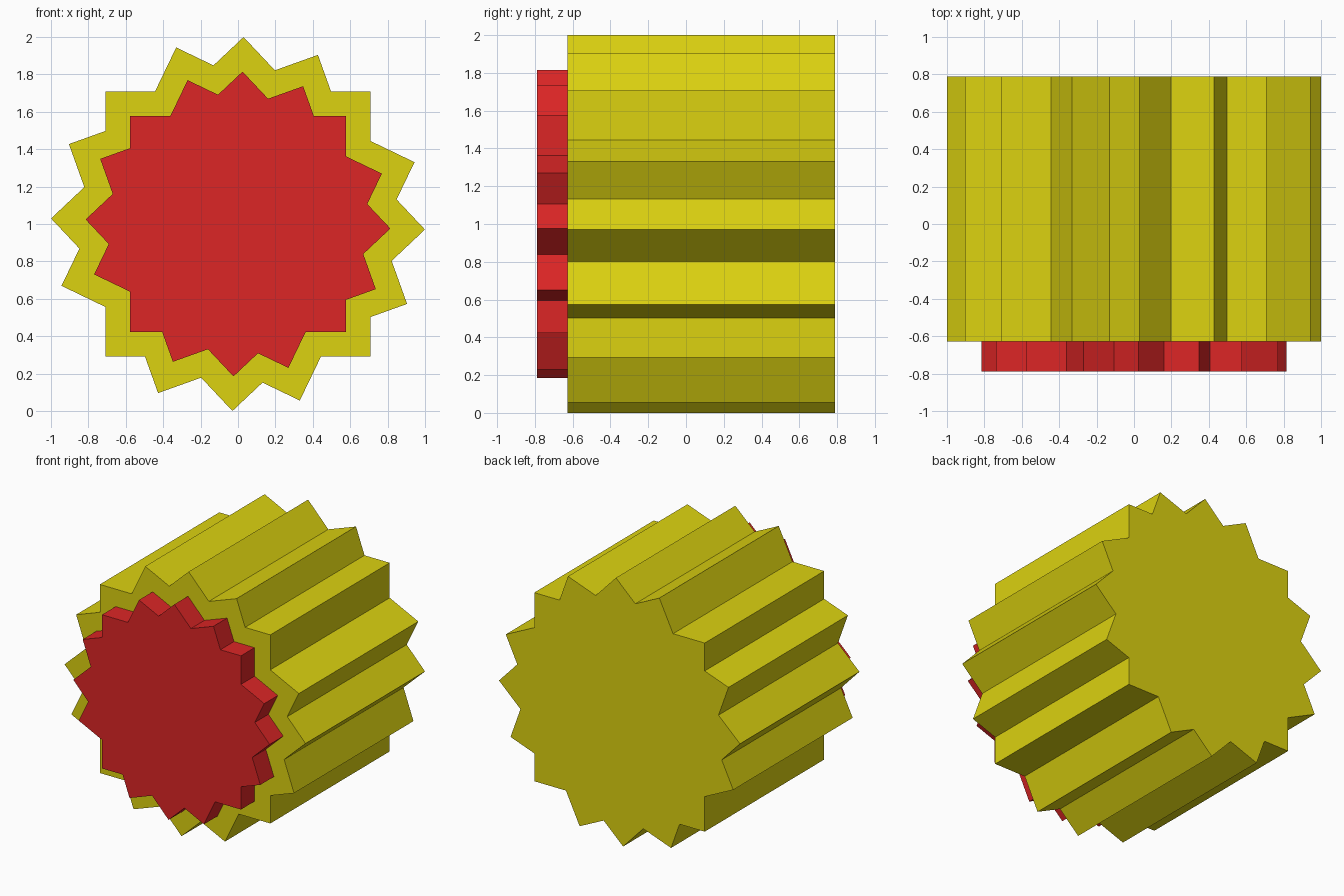
import bpy
import bmesh
from math import radians, cos, sin, sqrt

cube = bpy.data.objects.get("Cube")
if cube:
    bpy.data.objects.remove(cube, do_unlink=True)


def make_material(name, color):
    mat = bpy.data.materials.new(name)
    mat.use_nodes = True
    mat.diffuse_color = color
    mat.node_tree.nodes["Principled BSDF"].inputs["Base Color"].default_value = color
    return mat


# Corner directions of four squares turned about one axis, in degrees
TURNS = (-25.3, -1.7, 19.3, 45)
CENTER_Z = 1.0


def star_outline(radius):
    """Outer outline of the four overlapping squares: 16 tips, 16 valleys."""
    tips = [t + 90 * q for q in range(4) for t in TURNS]
    points = []
    for tip, following in zip(tips, tips[1:] + [tips[0] + 360]):
        middle = (tip + following) / 2
        valley = radius / sqrt(2) / cos(radians(45 - (following - tip) / 2))
        for angle, r in ((tip, radius), (middle, valley)):
            a = radians(angle)
            points.append((r * cos(a), CENTER_Z + r * sin(a)))
    return points


def star_prism(name, radius, front, back, mat):
    bm = bmesh.new()
    face = bm.faces.new([bm.verts.new((x, front, z)) for x, z in star_outline(radius)])
    side = bmesh.ops.extrude_face_region(bm, geom=[face], use_keep_orig=True)
    moved = [v for v in side["geom"] if isinstance(v, bmesh.types.BMVert)]
    bmesh.ops.translate(bm, verts=moved, vec=(0, back - front, 0))
    bmesh.ops.recalc_face_normals(bm, faces=bm.faces)
    mesh = bpy.data.meshes.new(name)
    bm.to_mesh(mesh)
    bm.free()
    mesh.materials.append(mat)
    obj = bpy.data.objects.new(name, mesh)
    bpy.context.collection.objects.link(obj)
    return obj


yellow = make_material("yellow", (0.716, 0.645, 0.005, 1))
red = make_material("red", (0.716, 0.019, 0.019, 1))

# Long ridged body and the smaller plate on its front
star_prism("ridged_body", 1.0, -0.627, 0.788, yellow)
star_prism("front_plate", 0.815, -0.788, -0.627, red)
